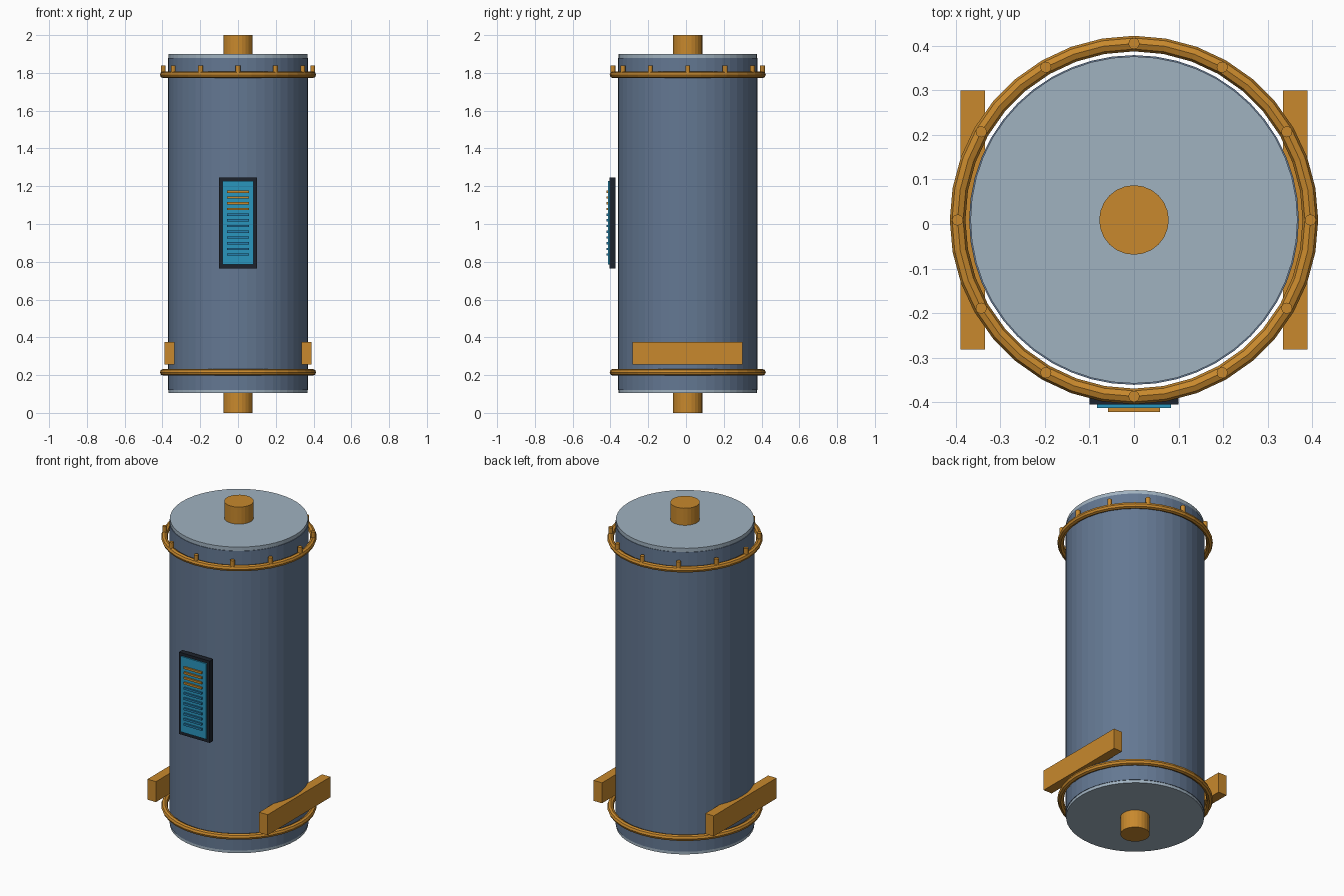
import bpy
from math import cos, sin, pi

if "Cube" in bpy.data.objects:
    bpy.data.objects.remove(bpy.data.objects["Cube"])

CY = 0.009  # axis of the tank in y


def material(name, r, g, b):
    m = bpy.data.materials.new(name)
    m.use_nodes = True
    m.diffuse_color = (r, g, b, 1)
    m.node_tree.nodes["Principled BSDF"].inputs["Base Color"].default_value = (r, g, b, 1)
    return m


steel = material("blue_steel", 0.127, 0.188, 0.29)
pale = material("pale_steel", 0.352, 0.445, 0.527)
brass = material("brass_orange", 0.58, 0.25, 0.026)
dark = material("dark_frame", 0.012, 0.016, 0.025)
cyan = material("cyan_screen", 0.023, 0.305, 0.515)
blue = material("blue_bar", 0.018, 0.21, 0.42)


def finish(name, mat):
    ob = bpy.context.object
    ob.name = name
    ob.data.materials.append(mat)
    return ob


def cylinder(name, mat, r, z0, z1, sides, x=0, y=CY):
    bpy.ops.mesh.primitive_cylinder_add(vertices=sides, radius=r, depth=z1 - z0,
                                        location=(x, y, (z0 + z1) / 2))
    return finish(name, mat)


def box(name, mat, x0, x1, y0, y1, z0, z1):
    bpy.ops.mesh.primitive_cube_add(size=1, location=((x0 + x1) / 2, (y0 + y1) / 2, (z0 + z1) / 2))
    ob = finish(name, mat)
    ob.scale = (x1 - x0, y1 - y0, z1 - z0)
    return ob


# Tank, end plates and pipe stubs
cylinder("tank_body", steel, 0.37, 0.122, 1.878, 48)
for side, plate, stub in (("bottom", (0.105, 0.122), (0, 0.105)),
                          ("top", (1.878, 1.9), (1.9, 2))):
    cylinder(side + "_plate", pale, 0.367, *plate, 48)
    cylinder(side + "_stub", brass, 0.078, *stub, 24)

# Hoops around the tank
for side, z in (("lower", 0.215), ("upper", 1.79)):
    bpy.ops.mesh.primitive_torus_add(major_radius=0.396, minor_radius=0.0175, major_segments=36,
                                     minor_segments=8, location=(0, CY, z))
    finish(side + "_hoop", brass)

# Studs standing on the upper hoop
for i in range(12):
    a = i * pi / 6
    cylinder(f"hoop_stud_{i + 1}", brass, 0.0125, 1.785, 1.838, 12,
             0.396 * cos(a), CY + 0.396 * sin(a))

# Side rails
box("left_rail", brass, 0.335, 0.39, -0.282, 0.3, 0.255, 0.375)
box("right_rail", brass, -0.39, -0.335, -0.282, 0.3, 0.255, 0.375)

# Front gauge panel with level bars
box("panel_frame", dark, -0.1, 0.1, -0.405, -0.373, 0.765, 1.245)
box("panel_screen", cyan, -0.083, 0.083, -0.413, -0.4, 0.785, 1.228)
for i in range(12):
    z = 0.838 + i * 0.0302
    box(f"level_bar_{i + 1}", brass if i > 7 else blue, -0.058, 0.058,
        -0.422, -0.412, z - 0.006, z + 0.006)
